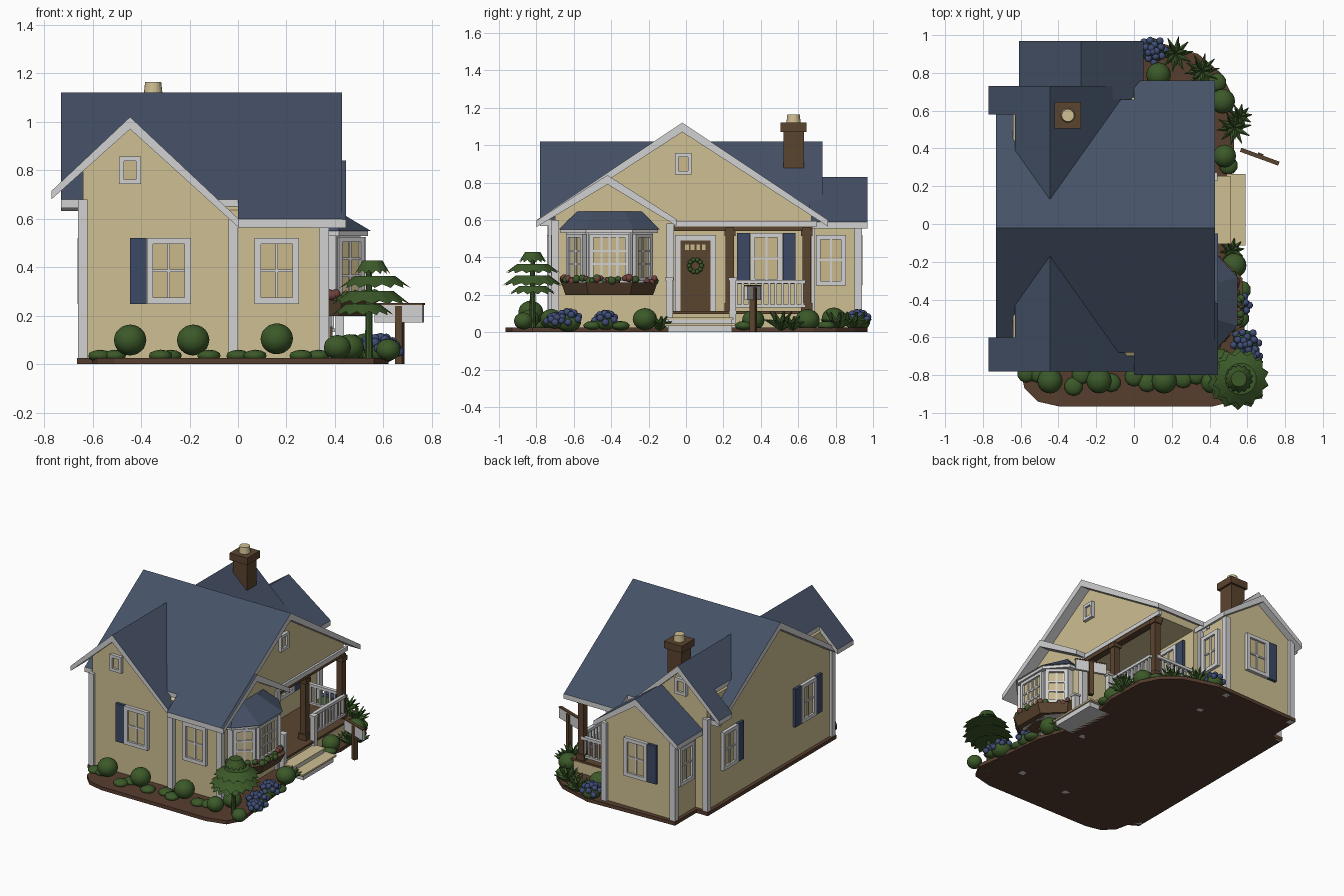
import bpy, bmesh, math, random
from mathutils import Matrix, Vector

if "Cube" in bpy.data.objects:
    bpy.data.objects.remove(bpy.data.objects["Cube"])
random.seed(4)
T = Matrix.Translation

COL = {"roof_blue": (.060, .083, .135), "cream": (.62, .52, .29), "white": (.64, .64, .64),
       "wood_brown": (.105, .058, .028), "soil": (.095, .048, .028), "leaf_green": (.045, .10, .022),
       "shutter_blue": (.045, .066, .13), "flower_blue": (.05, .075, .18), "pane": (.58, .48, .26),
       "flower_rose": (.17, .055, .045)}
MAT = {}
for n, c in COL.items():
    MAT[n] = bpy.data.materials.new(n)
    MAT[n].diffuse_color = (*c, 1)


def make(name, bm, mats, smooth=False):
    me = bpy.data.meshes.new(name)
    for f in bm.faces:
        f.smooth = smooth
    bm.to_mesh(me)
    bm.free()
    for m in mats:
        me.materials.append(MAT[m])
    ob = bpy.data.objects.new(name, me)
    bpy.context.collection.objects.link(ob)
    return ob


def boxes(name, parts, loc=(0, 0, 0), ang=0):
    """parts: (cx, cy, cz, sx, sy, sz, material), placed at loc and turned about z"""
    bm = bmesh.new()
    mats = sorted({p[6] for p in parts})
    base = T(loc) @ Matrix.Rotation(math.radians(ang), 4, 'Z')
    for p in parts:
        r = bmesh.ops.create_cube(bm, size=1, matrix=base @ T(p[:3]) @ Matrix.Diagonal((*p[3:6], 1)))
        for f in {f for v in r["verts"] for f in v.link_faces}:
            f.material_index = mats.index(p[6])
    return make(name, bm, mats)


def prism(name, pts, axis, a, b, mats, rule=None, top=None):
    """2D profile swept along an axis, optionally to a different end profile"""
    put = {'x': lambda p, t: (t, p[0], p[1]), 'y': lambda p, t: (p[0], t, p[1]),
           'z': lambda p, t: (p[0], p[1], t)}[axis]
    bm = bmesh.new()
    A = [bm.verts.new(put(p, a)) for p in pts]
    B = [bm.verts.new(put(p, b)) for p in (top or pts)]
    n = len(pts)
    bm.faces.new(A)
    bm.faces.new(B)
    for i in range(n):
        bm.faces.new((A[i], A[(i + 1) % n], B[(i + 1) % n], B[i]))
    bmesh.ops.recalc_face_normals(bm, faces=bm.faces)
    bm.normal_update()
    if rule:
        for f in bm.faces:
            f.material_index = rule(f)
    return make(name, bm, mats)


def roof(name, axis, ridge, lo, hi, zr, slope, a, b, t=.05):
    zl, zh = zr - slope * (ridge - lo), zr - slope * (hi - ridge)
    pts = [(lo, zl), (ridge, zr), (hi, zh), (hi, zh - t * .7), (ridge, zr - t), (lo, zl - t * .7)]
    prism(name, pts, axis, a, b, ["roof_blue", "white"], lambda f: 0 if f.normal.z > .3 else 1)


def body(name, axis, ridge, lo, hi, zr, slope, a, b, z0=.02, drop=.03):
    zl, zh = zr - drop - slope * (ridge - lo), zr - drop - slope * (hi - ridge)
    prism(name, [(lo, z0), (lo, zl), (ridge, zr - drop), (hi, zh), (hi, z0)], axis, a, b, ["cream"])


def balls(name, spots, mat, sub=3):
    """spots: (x, y, z, r, height factor)"""
    bm = bmesh.new()
    for x, y, z, r, k in spots:
        bmesh.ops.create_icosphere(bm, subdivisions=sub, radius=r, matrix=T((x, y, z)) @ Matrix.Diagonal((1, 1, k, 1)))
    return make(name, bm, [mat], True)


# walls
body("main_walls", 'x', -.02, -.70, .67, 1.12, .667, -.64, .06)
body("cross_walls", 'y', -.445, -.64, -.02, 1.02, .94, -.72, .68)
body("wing_walls", 'y', -.28, -.55, -.01, .83, .73, .6, .92)
body("attic_front", 'x', -.02, -.70, .67, 1.12, .667, .04, .36, z0=.57)
body("bay_block_walls", 'x', -.42, -.70, -.08, .84, .65, .0, .365)

# roofs
roof("main_roof_front", 'x', -.02, -.80, .76, 1.12, .667, 0, .43)
roof("main_roof_back", 'x', -.02, -.68, .66, 1.12, .667, -.73, 0)
roof("cross_roof_middle", 'y', -.445, -.63, 0, 1.02, .94, -.6, .58)
roof("cross_roof_front", 'y', -.445, -.77, 0, 1.02, .94, -.78, -.6)
roof("cross_roof_rear", 'y', -.445, -.77, 0, 1.02, .94, .58, .73)
roof("wing_roof", 'y', -.28, -.61, .05, .83, .73, .66, .97)
roof("small_gable_roof", 'x', -.42, -.80, -.05, .84, .64, .30, .445)

# chimney
boxes("chimney", [(0, 0, .97, .11, .11, .22, "wood_brown"), (0, 0, 1.095, .14, .14, .05, "wood_brown")], (-.35, .575, 0))
bm = bmesh.new()
bmesh.ops.create_cone(bm, cap_ends=True, segments=16, radius1=.04, radius2=.033, depth=.06, matrix=T((-.35, .575, 1.135)))
make("chimney_pot", bm, ["cream"])

# corner boards and gable band
for i, (x, y, h) in enumerate([(-.64, -.72, .68), (-.02, -.715, .6), (.355, -.70, .6), (.36, -.085, .58),
                               (-.64, .68, .68), (-.55, .92, .6), (-.01, .92, .58), (.0, .67, .58)]):
    boxes("corner_board", [(x, y, h / 2, .04, .04, h, "white")])
boxes("gable_band", [(.365, .32, .58, .02, .76, .03, "white")])
boxes("porch_beam", [(.345, .30, .555, .05, .75, .03, "wood_brown")])


def window(name, loc, ang, w=.13, h=.22, f=.026, cols=2, rows=2, shut=""):
    p = [(0, -.004, 0, w, .008, h, "pane")]
    for s in (-1, 1):
        p.append((s * (w + f) / 2, -.01, 0, f, .026, h + 2 * f, "white"))
        p.append((0, -.01, s * (h + f) / 2, w, .026, f, "white"))
    for i in range(1, cols):
        p.append((w * (i / cols - .5), -.008, 0, .011, .014, h, "white"))
    for i in range(1, rows):
        p.append((0, -.008, h * (i / rows - .5), w, .014, .011, "white"))
    for c in shut:                                   # shutters left / right
        s = -1 if c == "L" else 1
        p.append((s * (w / 2 + f + .036), -.008, 0, .068, .022, h + 2 * f, "shutter_blue"))
    boxes(name, p, loc, ang)


# windows: front, back, wing, porch
window("front_window_left", (-.285, -.72, .385), 0, shut="L")
window("front_window_right", (.16, -.70, .385), 0)
window("back_window_1", (-.64, .44, .385), -90, w=.11, shut="R")
window("back_window_2", (-.64, -.44, .385), -90, w=.11, shut="LR")
window("wing_end_window", (-.26, .92, .385), 180, shut="R")
window("wing_back_window", (-.55, .80, .385), -90, w=.11)
window("wing_front_window", (-.01, .775, .385), 90, w=.11)
window("porch_window", (.06, .43, .395), 90, w=.12, shut="LR")
for nm, loc, a in [("front_vent", (-.445, -.72, .80), 0), ("rear_vent", (-.445, .68, .86), 180),
                   ("gable_vent", (.36, -.015, .90), 90)]:
    window(nm, loc, a, w=.05, h=.075, f=.02, cols=1, rows=1)

# door with frame, small panes and wreath
door = [(0, -.008, .30, .16, .016, .38, "wood_brown"), (0, -.012, .505, .22, .024, .03, "white")]
for s in (-1, 1):
    door += [(s * .095, -.012, .31, .03, .024, .40, "white"), (s * .036, -.017, .21, .05, .008, .12, "wood_brown")]
for i in (-1.5, -.5, .5, 1.5):
    door.append((i * .03, -.017, .455, .02, .006, .03, "pane"))
boxes("front_door", door, (.06, .05, 0), 90)
balls("door_wreath", [(.085, .05 + .033 * math.cos(a), .355 + .033 * math.sin(a), .014, 1)
                      for a in [k * math.pi / 5 for k in range(10)]], "leaf_green", 1)

# porch floor, steps, posts
boxes("porch_floor", [(.22, .30, .06, .38, .76, .08, "cream"), (.23, .30, .105, .40, .76, .015, "wood_brown")])
boxes("porch_steps", [(.46, .075, .035, .09, .34, .07, "white"), (.465, .075, .073, .09, .36, .012, "cream"),
                      (.54, .075, .018, .08, .34, .036, "white"), (.54, .075, .04, .10, .38, .012, "cream")])
for y in (.235, .645):
    boxes("porch_post", [(0, 0, .33, .045, .045, .46, "wood_brown"), (0, 0, .13, .06, .06, .05, "wood_brown"),
                         (0, 0, .53, .06, .06, .03, "wood_brown")], (.36, y, 0))


def railing(name, x0, y0, x1, y1, n):
    L = math.hypot(x1 - x0, y1 - y0)
    p = [(L / 2, 0, .27, L, .026, .02, "white"), (L / 2, 0, .14, L, .02, .015, "white")]
    p += [((i + .5) * L / n, 0, .205, .013, .013, .12, "white") for i in range(n)]
    boxes(name, p, (x0, y0, 0), math.degrees(math.atan2(y1 - y0, x1 - x0)))


railing("porch_railing_front", .39, .25, .39, .64, 11)
railing("porch_railing_side", .02, .655, .36, .655, 9)
for y in (-.09, .25):
    boxes("newel_post", [(.42, y, .145, .035, .035, .27, "white"), (.42, y, .285, .045, .045, .015, "white")])

# bay window, its hipped roof and flower box
bay = [(.35, -.64), (.405, -.64), (.505, -.52), (.505, -.30), (.405, -.18), (.35, -.18)]
grow = lambda k, d: [(.35 + (x - .35) * k if x > .35 else x, -.41 + (y + .41) * d) for x, y in bay]
prism("bay_window_body", bay, 'z', .2, .56, ["white"])
prism("bay_roof", grow(1.28, 1.17), 'z', .55, .645, ["roof_blue", "white"],
      lambda f: 1 if f.normal.z < -.5 else 0, grow(.25, .75))
prism("bay_roof_trim", grow(1.2, 1.13), 'z', .53, .552, ["white"])
prism("flower_box", grow(1.25, 1.02), 'z', .20, .265, ["wood_brown"], None, grow(1.45, 1.12))
window("bay_pane_centre", (.505, -.41, .40), 90, w=.17, h=.21, f=.02, cols=4, rows=3)
for s in (-1, 1):
    window("bay_pane_side", (.455, -.41 + s * .17, .40), 90 + s * 50.2, w=.10, h=.21, f=.02, cols=2, rows=3)

fl = []
path = [Vector(p) for p in grow(1.3, 1.05)]
for i in range(44):
    s = random.choice([0, 1, 2, 2, 2, 3, 4])
    p = path[s].lerp(path[s + 1], random.random())
    fl.append((p.x + random.uniform(-.015, .015), p.y, .275 + random.uniform(-.01, .015), random.uniform(.014, .023), 1))
balls("box_leaves", fl[::2], "leaf_green", 2)
balls("box_flowers", fl[1::2], "flower_rose", 2)

# garden bed under the house
prism("garden_bed", [(-.665, -.74), (-.60, -.78), (-.58, -.87), (-.51, -.94), (-.40, -.965), (.42, -.965), (.56, -.93),
                     (.62, -.82), (.59, -.6), (.56, -.3), (.50, -.12), (.50, .27), (.53, .4), (.52, .68), (.46, .8),
                     (.34, .9), (.1, .97), (-.575, .945), (-.575, .705), (-.665, .705)], 'z', 0, .025, ["soil"])

# round bushes and low ground cover
balls("round_bushes", [(-.445, -.83, .10, .067, .95), (-.185, -.83, .10, .067, .95), (.16, -.83, .105, .067, .95),
                       (.41, -.84, .07, .056, .9), (.53, -.22, .07, .065, .9), (.48, .36, .065, .06, .9),
                       (.47, .65, .065, .065, .9), (.13, .79, .07, .065, .95), (.46, -.72, .07, .06, .9),
                       (.62, -.87, .06, .05, .9)], "leaf_green")
balls("ground_cover", [(x, y, .035, .05, .5) for x, y in [(-.57, -.79), (-.51, -.79), (-.32, -.86), (-.28, -.8), (-.12, -.84),
                       (0, -.81), (.07, -.84), (.26, -.82), (.33, -.8), (.56, -.5), (.57, -.35), (.50, .31), (.44, .75)]],
      "leaf_green", 2)


def hydrangea(x, y, r, n=16):
    balls("hydrangea_leaves", [(x, y, .05, r, .7)], "leaf_green", 2)
    pts = []
    for i in range(n):
        a, e = i * 2.4, (i + .5) / n * 1.5
        pts.append((x + r * math.cos(a) * math.cos(e), y + r * math.sin(a) * math.cos(e), .05 + r * .85 * math.sin(e), .02, 1))
    balls("hydrangea_flowers", pts, "flower_blue", 2)


for h in [(.59, -.63, .07), (.10, .92, .065), (.62, -.7, .045), (.55, -.43, .06)]:
    hydrangea(*h)


def spiky(x, y, r):
    bm = bmesh.new()
    for k, tilt in ((10, 68), (7, 38)):
        for i in range(k):
            m = T((x, y, .03)) @ Matrix.Rotation(2 * math.pi * i / k + tilt, 4, 'Z') @ Matrix.Rotation(math.radians(tilt), 4, 'Y')
            bmesh.ops.create_cone(bm, cap_ends=True, segments=4, radius1=.022, radius2=.002, depth=r, matrix=m @ T((0, 0, r / 2)))
    make("spiky_plant", bm, ["leaf_green"])


for p in [(.53, .51, .10), (.36, .81, .10), (.22, .90, .10), (.56, .57, .07), (.52, -.14, .07)]:
    spiky(*p)

# layered tree
bm = bmesh.new()
for dx, z, r, h in [(0, .40, .075, .055), (.01, .34, .15, .05), (-.005, .275, .165, .055), (-.04, .225, .13, .045)]:
    v = bmesh.ops.create_cone(bm, cap_ends=True, segments=28, radius1=r, radius2=r * .55, depth=h,
                              matrix=T((.555 + dx, -.82, z)))["verts"]
    for i, q in enumerate(sorted((q for q in v if q.co.z < z), key=lambda q: math.atan2(q.co.y + .82, q.co.x - .555 - dx))):
        if i % 2:
            q.co.x, q.co.y, q.co.z = .555 + dx + (q.co.x - .555 - dx) * .85, -.82 + (q.co.y + .82) * .85, q.co.z + .015
bmesh.ops.create_cone(bm, cap_ends=True, segments=10, radius1=.018, radius2=.012, depth=.4, matrix=T((.54, -.82, .2)))
make("layered_tree", bm, ["leaf_green"])

# garden sign
boxes("garden_sign", [(0, 0, .12, .03, .03, .24, "wood_brown"), (0, -.004, .21, .21, .018, .075, "white"),
                      (0, -.004, .249, .215, .022, .008, "wood_brown")], (.667, .36, 0), -20)

for m in bpy.data.materials:
    if m.users and not m.is_grease_pencil:
        m.use_nodes = True
        m.node_tree.nodes["Principled BSDF"].inputs["Base Color"].default_value = m.diffuse_color
